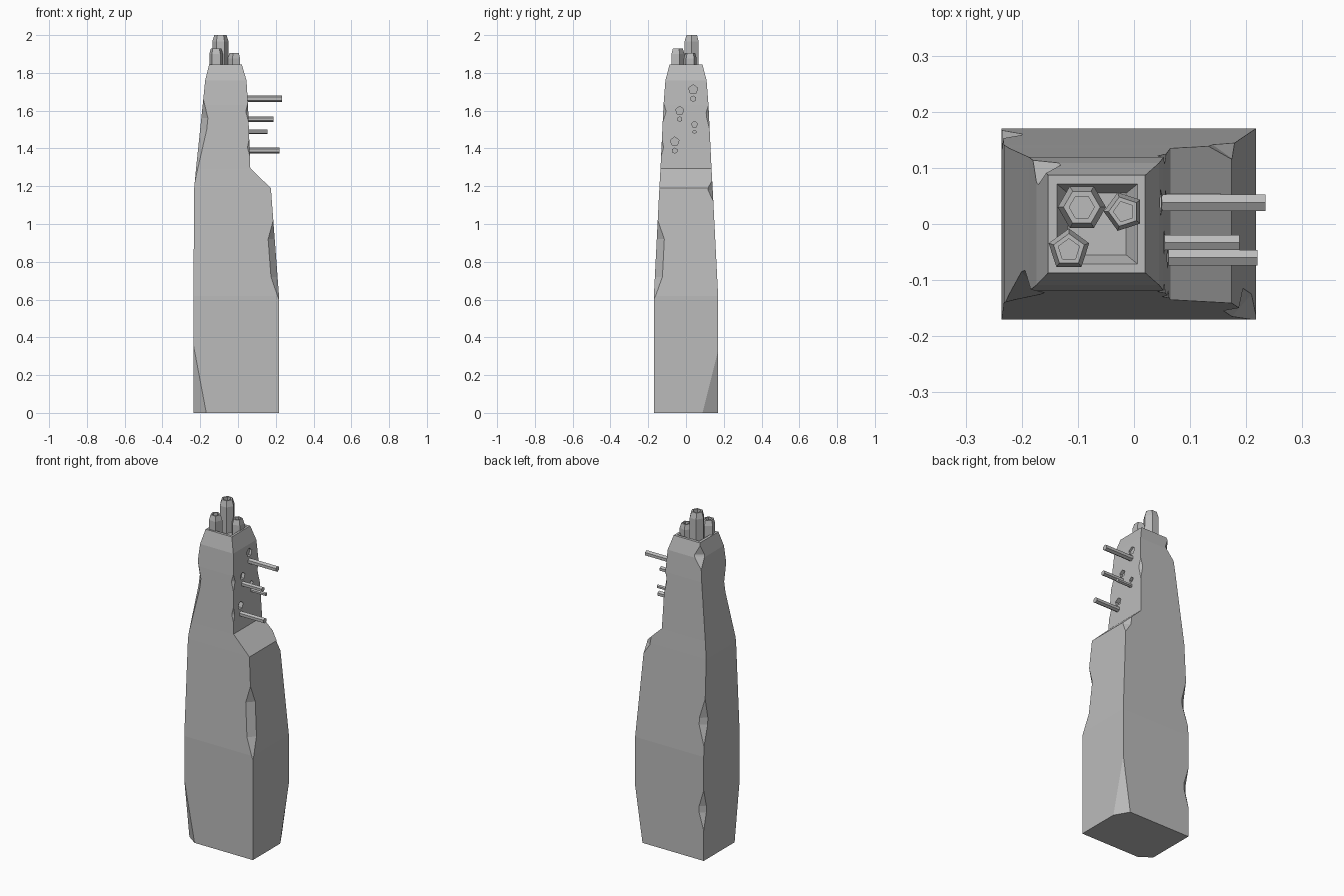
import bpy, bmesh, math
from mathutils import Vector, Matrix

cube = bpy.data.objects.get("Cube")
if cube:
    bpy.data.objects.remove(cube, do_unlink=True)

stone = bpy.data.materials.new("grey_stone")
stone.use_nodes = True
GREY = (0.5, 0.5, 0.5, 1)
stone.diffuse_color = GREY
stone.node_tree.nodes["Principled BSDF"].inputs["Base Color"].default_value = GREY


def make(name, bm):
    bmesh.ops.recalc_face_normals(bm, faces=bm.faces)
    mesh = bpy.data.meshes.new(name)
    bm.to_mesh(mesh)
    bm.free()
    mesh.materials.append(stone)
    ob = bpy.data.objects.new(name, mesh)
    bpy.context.collection.objects.link(ob)
    return ob


def loft(name, rings):
    """Skin a stack of point rings and cap both ends."""
    bm = bmesh.new()
    loops = [[bm.verts.new(p) for p in ring] for ring in rings]
    n = len(loops[0])
    for a, b in zip(loops, loops[1:]):
        for i in range(n):
            j = (i + 1) % n
            bm.faces.new((a[i], a[j], b[j], b[i]))
    bm.faces.new(loops[0][::-1])
    bm.faces.new(loops[-1])
    return make(name, bm)


def rect(z, x0, x1, y):
    return [(x0, -y, z), (x1, -y, z), (x1, y, z), (x0, y, z)]


def polygon(sides, r, z, turn=0):
    return [(r * math.cos(turn + math.tau * i / sides),
             r * math.sin(turn + math.tau * i / sides), z) for i in range(sides)]


# Tower outline: height, left x, right x, half depth
LEVELS = [(0, -.236, .217, .17), (.62, -.236, .217, .17), (1.19, -.232, .174, .141),
          (1.295, -.222, .065, .135), (1.63, -.187, .053, .119),
          (1.76, -.174, .045, .109), (1.845, -.153, .02, .087)]
# Sunken roof inside the rim
ROOF = [(1.845, -.137, .006, .071), (1.81, -.118, -.014, .055)]
body = loft("tower_body", [rect(*lv) for lv in LEVELS + ROOF])


def edge_at(z, sx, sy):
    """Point on a vertical corner edge of the tower."""
    z = max(z, 0)
    for a, b in zip(LEVELS, LEVELS[1:]):
        if z <= b[0]:
            t = (z - a[0]) / (b[0] - a[0])
            x0, x1, y = (p + (q - p) * t for p, q in zip(a[1:], b[1:]))
            return (x1 if sx > 0 else x0), sy * y


cutters = []


def chip(sx, sy, low, mid_low, mid_high, high, dx, dy):
    """Knock a faceted chip out of a corner edge."""
    bm = bmesh.new()
    out = .03
    for z in (low, high):
        x, y = edge_at(z, sx, sy)
        bm.verts.new((x, y, z))
    for z in (mid_low, mid_high):
        x, y = edge_at(z, sx, sy)
        # Slanted cut plane carried past both walls
        kx, ky = dx * out / dy, dy * out / dx
        bm.verts.new((x - sx * (dx + kx), y + sy * out, z))
        bm.verts.new((x + sx * out, y - sy * (dy + ky), z))
        bm.verts.new((x + sx * out, y + sy * out, z))
    bmesh.ops.convex_hull(bm, input=bm.verts)
    cutters.append(make("chip_cutter", bm))


for args in [
    (-1, -1, -.5, -.1, -.01, .36, .07, .05), (1, 1, -.5, -.1, -.01, .33, .05, .085),
    (1, -1, .6, .72, .92, 1.02, .035, .04), (-1, -1, 1.22, 1.5, 1.56, 1.66, .035, .04),
    (-1, 1, .68, .8, .84, .96, .035, .03), (-1, 1, .18, .28, .32, .42, .03, .025),
    (-1, 1, 1.7, 1.765, 1.775, 1.83, .04, .035), (1, 1, 1.12, 1.18, 1.19, 1.23, .035, .025),
    (1, 1, 1.5, 1.57, 1.59, 1.63, .012, .014), (1, -1, 1.54, 1.59, 1.6, 1.64, .012, .014),
    (1, -1, 1.36, 1.4, 1.41, 1.45, .01, .01),
]:
    chip(*args)

# Pegs: y, peg height, hole height, outer x, radius
PEGS = [(.038, 1.663, 1.712, .234, .017), (-.033, 1.555, 1.6, .188, .015),
        (.045, 1.488, 1.527, .155, .011), (-.06, 1.388, 1.437, .22, .016)]
side = Matrix.Rotation(math.pi / 2, 4, 'Y')
for y, z, hole_z, tip, r in PEGS:
    peg = loft("side_peg", [polygon(6, r, 0), polygon(6, r, tip - .035)])
    peg.data.transform(Matrix.Translation((.035, y, z)) @ side)
    hole = loft("hole_cutter", [polygon(5, r * 1.5, 0, math.pi), polygon(5, r * 1.5, .1, math.pi)])
    hole.data.transform(Matrix.Translation((.035, y, hole_z)) @ side)
    cutters.append(hole)

# Carve the body
for cutter in cutters:
    cutter.hide_render = True
    mod = body.modifiers.new("carve", 'BOOLEAN')
    mod.object = cutter
    mod.operation = 'DIFFERENCE'
    mod.solver = 'EXACT'
bpy.context.view_layer.objects.active = body
body.select_set(True)
for mod in list(body.modifiers):
    bpy.ops.object.modifier_apply(modifier=mod.name)
for cutter in cutters:
    bpy.data.objects.remove(cutter, do_unlink=True)

# Roof stacks: hollow tops with a chamfered rim
for name, sides, x, y, r, top, turn in [
    ("tall_stack", 6, -.093, .03, .043, 2.0, 0),
    ("front_stack", 5, -.116, -.046, .038, 1.93, math.pi / 2),
    ("left_stack", 5, -.018, .022, .036, 1.905, math.pi),
]:
    stack = loft(name, [polygon(sides, r, 1.8, turn), polygon(sides, r, top - r * .8, turn),
                        polygon(sides, r * .76, top, turn), polygon(sides, r * .52, top, turn),
                        polygon(sides, r * .52, top - .02, turn)])
    stack.data.transform(Matrix.Translation((x, y, 0)))
